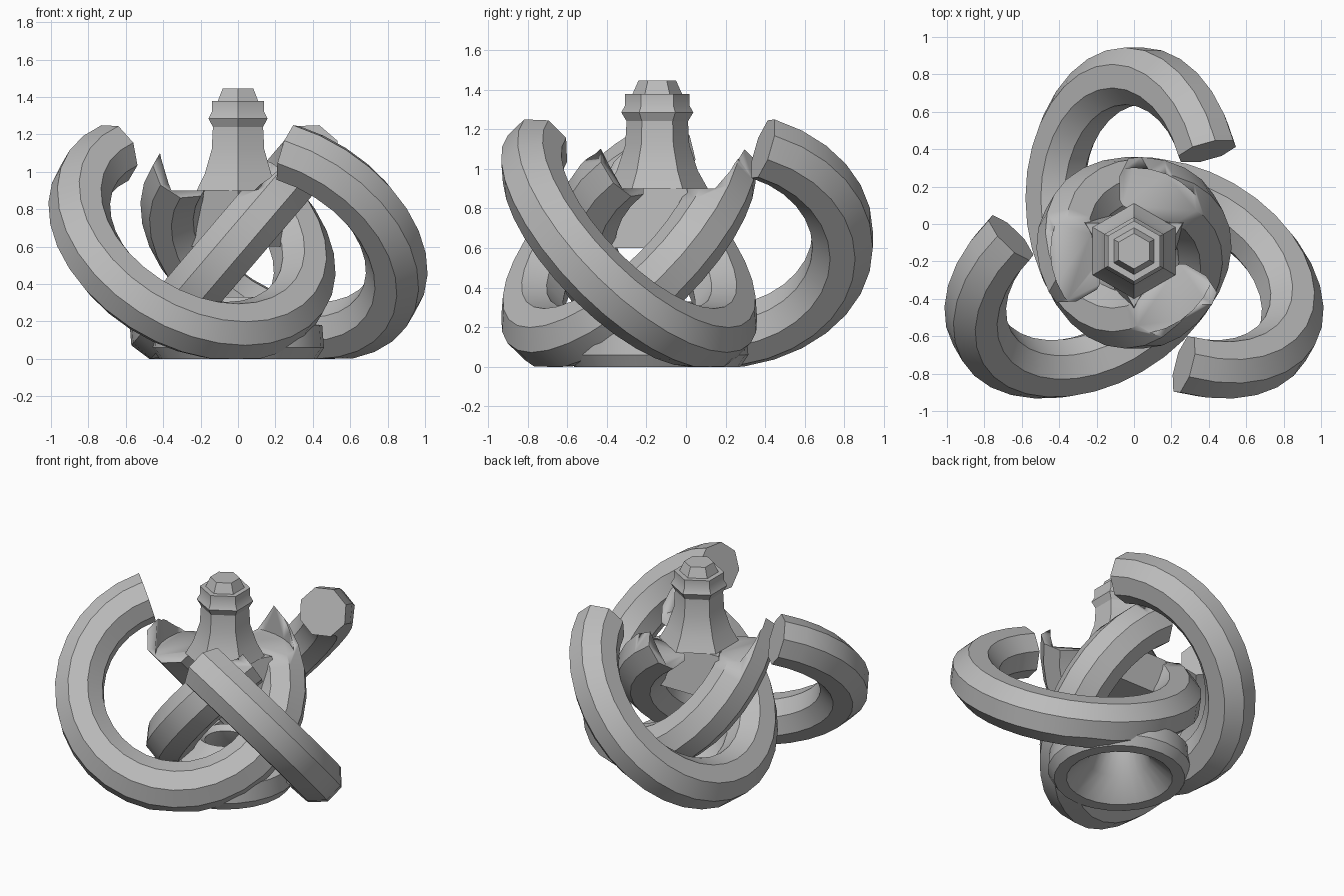
import bpy, bmesh
from math import sin, cos, radians, pi
from mathutils import Vector, Matrix

cube = bpy.data.objects.get("Cube")
if cube:
    bpy.data.objects.remove(cube, do_unlink=True)

AXIS = Vector((0, -0.145, 0))   # vertical axis of the three-fold symmetry
SHELF = 0.9                     # height where the inner arms are cut level

grey = bpy.data.materials.new("plain_grey")
grey.use_nodes = True
grey.diffuse_color = (0.5, 0.5, 0.5, 1)
shader = next(n for n in grey.node_tree.nodes if n.type == 'BSDF_PRINCIPLED')
shader.inputs["Base Color"].default_value = (0.5, 0.5, 0.5, 1)
shader.inputs["Roughness"].default_value = 0.7


def finish(name, bm, angle=30):
    bmesh.ops.recalc_face_normals(bm, faces=bm.faces[:])
    mesh = bpy.data.meshes.new(name)
    bm.to_mesh(mesh)
    bm.free()
    mesh.materials.append(grey)
    ob = bpy.data.objects.new(name, mesh)
    bpy.context.collection.objects.link(ob)
    bpy.ops.object.select_all(action='DESELECT')
    ob.select_set(True)
    bpy.context.view_layer.objects.active = ob
    bpy.ops.object.shade_smooth_by_angle(angle=radians(angle))
    return ob


def skin(bm, loops, closed=False, caps=True):
    """Join equal loops of points into a tube."""
    rows = [[bm.verts.new(p) for p in loop] for loop in loops]
    n = len(rows[0])
    pairs = list(zip(rows, rows[1:])) + ([(rows[-1], rows[0])] if closed else [])
    for a, b in pairs:
        for i in range(n):
            j = (i + 1) % n
            bm.faces.new((a[i], a[j], b[j], b[i]))
    if caps and not closed:
        bm.faces.new(rows[0])
        bm.faces.new(rows[-1])


def lathe(name, profile, sides, start=0.0, closed=False):
    bm = bmesh.new()
    loops = [[AXIS + Vector((r * cos(start + 2 * pi * i / sides),
                             r * sin(start + 2 * pi * i / sides), z))
              for i in range(sides)] for r, z in profile]
    skin(bm, loops, closed)
    return finish(name, bm)


def open_ring(name, turn):
    """Tilted octagonal hoop with a gap near its top."""
    tilt, radius, tube = radians(49.5), 0.652, 0.165
    centre = Vector((0, 0.284, 0.643))
    out = Vector((0, 1, 0))
    up = Vector((cos(tilt), 0, sin(tilt)))
    normal = out.cross(up)
    spin = Matrix.Rotation(turn, 3, 'Z')
    loops = []
    for k in range(27):
        phi = radians(67.5 - 11.25 * k)
        ray = out * cos(phi) + up * sin(phi)
        loop = []
        for i in range(8):
            t = pi / 8 + i * pi / 4
            p = centre + ray * (radius + tube * cos(t)) + normal * tube * sin(t)
            p = AXIS + spin @ p
            p.z = max(p.z, 0)
            loop.append(p)
        loops.append(loop)
    bm = bmesh.new()
    skin(bm, loops)
    return finish(name, bm)


# Three hoops, their inner ends levelled by a round cutter
cutter = lathe("level_cutter", [(0.445, SHELF), (0.445, 1.6)], 32)
cutter.hide_render = True
for name, turn in (("back_hoop", 0), ("right_hoop", 120), ("left_hoop", 240)):
    hoop = open_ring(name, radians(turn))
    cut = hoop.modifiers.new("level", 'BOOLEAN')
    cut.operation = 'DIFFERENCE'
    cut.solver = 'EXACT'
    cut.object = cutter
    bpy.ops.object.modifier_apply(modifier=cut.name)
bpy.data.objects.remove(cutter, do_unlink=True)

# Hexagonal neck with collar and cap
lathe("neck", [(0.255, SHELF), (0.205, 0.99), (0.162, 1.12), (0.155, 1.24),
               (0.182, 1.285), (0.162, 1.32), (0.162, 1.378),
               (0.125, 1.378), (0.095, 1.445)], 6, pi / 6)

# Three-cornered block between the hoops
lathe("core_block", [(0.38, 0.6), (0.3, SHELF)], 3, pi / 6)

# Hollow round foot
lathe("foot_ring", [(0.34, 0), (0.42, 0), (0.46, 0.06), (0.45, 0.18), (0.3, 0.2),
                    (0.17, 0.33), (0.13, 0.3), (0.2, 0.13)], 24, 0, closed=True)
